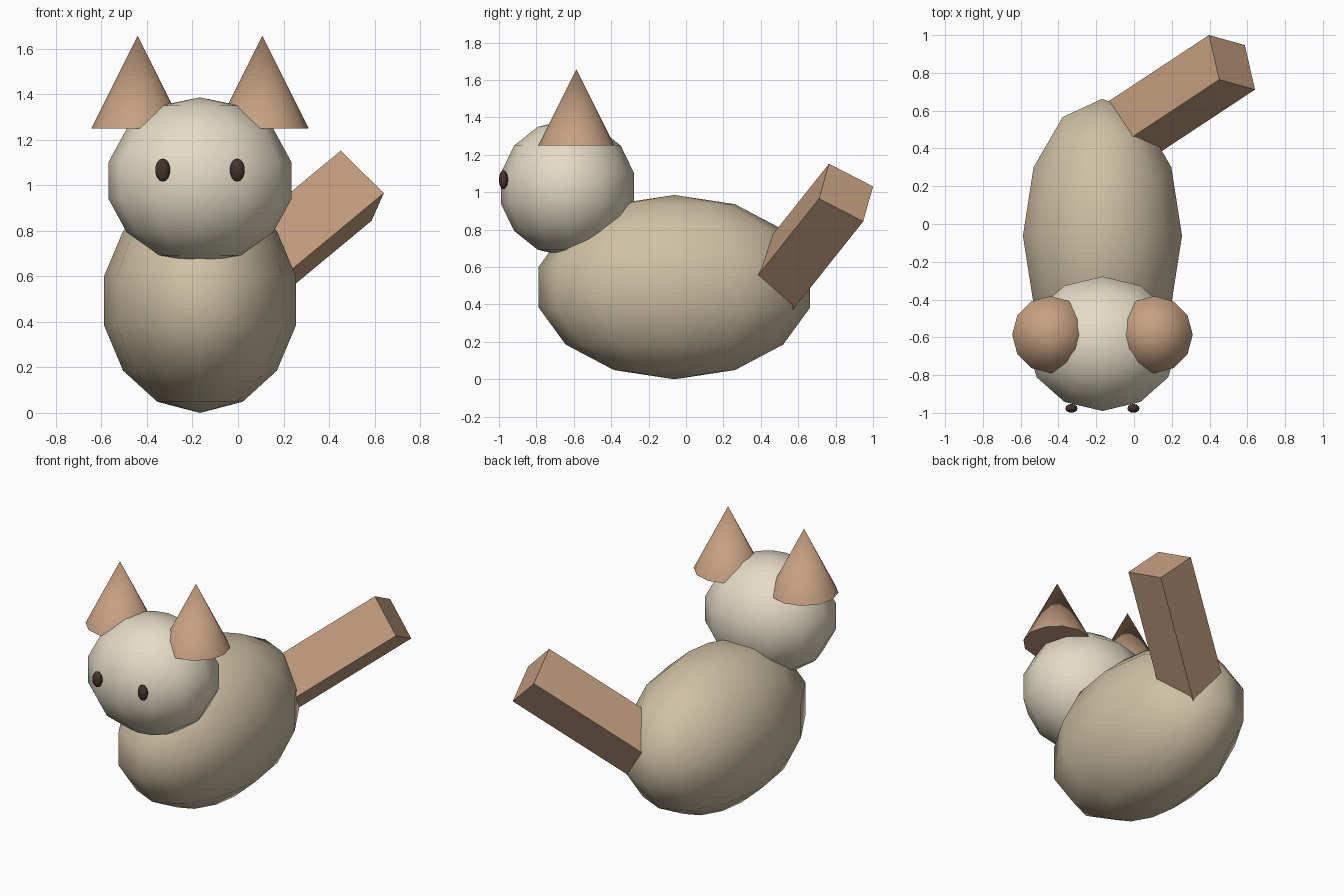
import bpy
from math import radians
from mathutils import Vector, Matrix

if "Cube" in bpy.data.objects:
    bpy.data.objects.remove(bpy.data.objects["Cube"])

CX = -0.167  # the body's own centre line


def material(name, rgb):
    m = bpy.data.materials.new(name)
    m.diffuse_color = (*rgb, 1)
    m.use_nodes = True
    m.node_tree.nodes["Principled BSDF"].inputs["Base Color"].default_value = m.diffuse_color
    return m


BODY = material("tan", (0.62, 0.53, 0.37))
HEAD = material("cream", (0.78, 0.71, 0.56))
EAR = material("clay", (0.56, 0.35, 0.22))
EYE = material("dark_brown", (0.06, 0.035, 0.025))


def finish(name, mat, smooth=True):
    o = bpy.context.object
    o.name = name
    o.data.materials.append(mat)
    if smooth:
        bpy.ops.object.transform_apply(location=False, rotation=False, scale=True)
        bpy.ops.object.shade_smooth_by_angle(angle=radians(50))
    return o


def ellipsoid(name, loc, radii, mat):
    bpy.ops.mesh.primitive_uv_sphere_add(segments=12, ring_count=7, radius=1, location=loc)
    bpy.context.object.scale = radii
    return finish(name, mat)


# Body and head
ellipsoid("body", (CX, -0.062, 0.4925), (0.432, 0.744, 0.4925), BODY)
ellipsoid("head", (CX, -0.634, 1.021), (0.412, 0.365, 0.365), HEAD)

# Paired ears and eyes
for side, s in (("left", -1), ("right", 1)):
    ellipsoid(side + "_eye", (CX + s * 0.164, -0.976, 1.067), (0.033, 0.024, 0.051), EYE)
    bpy.ops.mesh.primitive_cone_add(vertices=12, radius1=0.204, depth=0.408,
                                    location=(CX + s * 0.274, -0.586, 1.454))
    finish(side + "_ear", EAR)

# Tail: square bar leaning up, back and sideways
across = Vector((0.19, -0.053, -0.187)).normalized()
axis = Vector((0.687, 0.453, 0.569)).normalized()
other = axis.cross(across).normalized()
across = other.cross(axis)
length = 0.95
tip = Vector((0.519, 0.856, 0.998))
bpy.ops.mesh.primitive_cube_add(size=1)
tail = finish("tail", EAR, smooth=False)
rot = Matrix((across, other, axis)).transposed().to_4x4()
tail.matrix_world = (Matrix.Translation(tip - axis * length / 2) @ rot
                     @ Matrix.Diagonal((0.271, 0.271, length, 1)))
